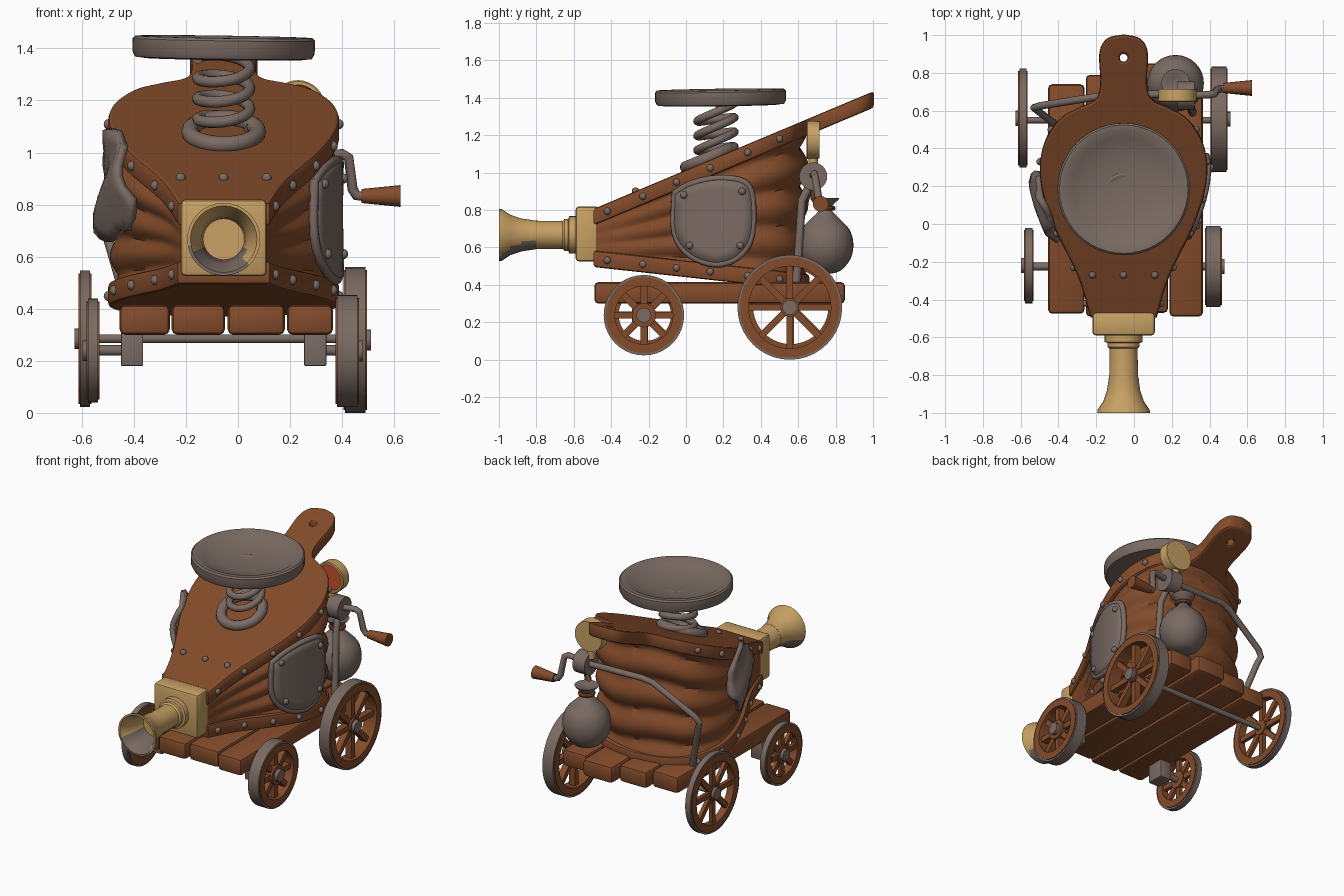
import bpy, bmesh, math, random
from mathutils import Vector, Matrix

random.seed(4)
CX = -0.055  # centre line of the body

if "Cube" in bpy.data.objects:
    bpy.data.objects.remove(bpy.data.objects["Cube"])


def material(name, rgb):
    m = bpy.data.materials.new(name)
    m.use_nodes = True
    m.diffuse_color = (*rgb, 1)
    m.node_tree.nodes["Principled BSDF"].inputs["Base Color"].default_value = (*rgb, 1)
    return m


WOOD = material("brown wood", (0.23, 0.072, 0.024))
GREY = material("dull iron", (0.196, 0.147, 0.125))
BRASS = material("brass", (0.57, 0.355, 0.126))
RED = material("gauge red", (0.57, 0.08, 0.022))


def finish(ob, *mats, angle=40):
    ob.data.materials.clear()
    for m in mats:
        ob.data.materials.append(m)
    bpy.ops.object.select_all(action="DESELECT")
    ob.select_set(True)
    bpy.context.view_layer.objects.active = ob
    bpy.ops.object.shade_smooth_by_angle(angle=math.radians(angle))
    return ob


def from_bmesh(name, bm, *mats, angle=40):
    bmesh.ops.recalc_face_normals(bm, faces=bm.faces)
    me = bpy.data.meshes.new(name)
    bm.to_mesh(me)
    bm.free()
    ob = bpy.data.objects.new(name, me)
    bpy.context.collection.objects.link(ob)
    return finish(ob, *mats, angle=angle)


def box(name, lo, hi, mat, bevel=0.02):
    lo, hi = Vector(lo), Vector(hi)
    bm = bmesh.new()
    bmesh.ops.create_cube(bm, size=1, matrix=Matrix.LocRotScale((lo + hi) / 2, None, hi - lo))
    bmesh.ops.bevel(bm, geom=bm.edges[:], offset=bevel, segments=2, affect="EDGES", profile=0.5)
    return from_bmesh(name, bm, mat)


def lathe(name, profile, origin, axis, *mats, seg=32, closed=False):
    """Spin (radius, height) points about an axis."""
    rot = Vector((0, 0, 1)).rotation_difference(Vector(axis)).to_matrix()
    bm = bmesh.new()
    rings = [[bm.verts.new(Vector(origin) + rot @ Vector((r * math.cos(a), r * math.sin(a), h)))
              for a in (2 * math.pi * i / seg for i in range(seg))] for r, h in profile]
    pairs = list(zip(rings, rings[1:])) + ([(rings[-1], rings[0])] if closed else [])
    for p, q in pairs:
        for i in range(seg):
            j = (i + 1) % seg
            bm.faces.new((p[i], p[j], q[j], q[i]))
    bmesh.ops.remove_doubles(bm, verts=bm.verts, dist=1e-5)
    return from_bmesh(name, bm, *mats)


def rod(name, a, b, r, mat, r2=None, seg=16):
    d = Vector(b) - Vector(a)
    return lathe(name, [(0, 0), (r, 0), (r2 or r, d.length), (0, d.length)], a, d.normalized(), mat, seg=seg)


def curve_object(name, loops, cyclic, mat, **settings):
    cu = bpy.data.curves.new(name, "CURVE")
    for key, value in settings.items():
        setattr(cu, key, value)
    for pts in loops:
        s = cu.splines.new("POLY")
        s.points.add(len(pts) - 1)
        for p, co in zip(s.points, pts):
            p.co = (*co, 1)
        s.use_cyclic_u = cyclic
    tmp = bpy.data.objects.new(name, cu)
    bpy.context.collection.objects.link(tmp)
    me = bpy.data.meshes.new_from_object(tmp.evaluated_get(bpy.context.evaluated_depsgraph_get()))
    bpy.data.objects.remove(tmp)
    ob = bpy.data.objects.new(name, me)
    bpy.context.collection.objects.link(ob)
    return finish(ob, mat)


def tube(name, pts, r, mat, cyclic=False):
    return curve_object(name, [pts], cyclic, mat, dimensions="3D", bevel_depth=r, bevel_resolution=3, use_fill_caps=True)


def rivet(p, r=0.02):
    bm = bmesh.new()
    bmesh.ops.create_uvsphere(bm, u_segments=10, v_segments=6, radius=r, matrix=Matrix.Translation(p))
    return from_bmesh("rivet", bm, GREY)


def smooth(pts, n=5):
    """Catmull-Rom through 2D points."""
    v = [Vector(p) for p in pts]
    v = [2 * v[0] - v[1]] + v + [2 * v[-1] - v[-2]]
    out = []
    for a, b, c, d in zip(v, v[1:], v[2:], v[3:]):
        for t in (i / n for i in range(n)):
            out.append(0.5 * (2 * b + (c - a) * t + (2 * a - 5 * b + 4 * c - d) * t * t + (3 * b - a - 3 * c + d) * t ** 3))
    return out + [v[-2]]


# Pear shaped outline, as (half width, y) from the nozzle to the back
FRONT = [(0.165, -0.48), (0.23, -0.27), (0.36, 0), (0.425, 0.22), (0.415, 0.4), (0.335, 0.54)]
BODY = smooth(FRONT + [(0.18, 0.62), (0, 0.645)])
BOARD = smooth(FRONT + [(0.24, 0.6), (0.14, 0.65), (0.11, 0.74), (0.115, 0.9), (0.08, 0.97), (0, 0.99)])


def loop(half):
    return [Vector((x, y)) for x, y in half] + [Vector((-x, y)) for x, y in reversed(half[:-1])]


def half_width(y):
    for a, b in zip(BODY, BODY[1:]):
        if a.y <= y <= b.y:
            return a.x + (b.x - a.x) * (y - a.y) / (b.y - a.y)
    return BODY[0].x


def top_z(y): return 0.97 + 0.42 * y
def low_z(y): return 0.485 - 0.11 * y


# Pleated leather bag
bm = bmesh.new()
rings, levels = [], 32
for k in range(levels + 1):
    v = k / levels
    ring = []
    for p in loop(BODY):
        depth = min(1, (p.y + 0.48) / 0.4)
        fold = 0.035 * depth * (abs(math.cos(4 * math.pi * v + 0.3 * math.sin(9 * p.x))) - 0.8)
        s = 1 + fold / 0.4
        ring.append(bm.verts.new((CX + p.x * s, 0.1 + (p.y - 0.1) * s, low_z(p.y) * (1 - v) + top_z(p.y) * v)))
    rings.append(ring)
for p, q in zip(rings, rings[1:]):
    for i in range(len(p)):
        j = (i + 1) % len(p)
        bm.faces.new((p[i], p[j], q[j], q[i]))
from_bmesh("leather_bellows", bm, WOOD, angle=60)

# Boards above and below, the upper one running into a handle with a hole
hole = [(0.035 * math.cos(i * math.pi / 8), 0.88 + 0.035 * math.sin(i * math.pi / 8)) for i in range(16)]
for name, loops, height in (("upper_board", [loop(BOARD), hole], top_z), ("lower_board", [loop(BODY)], low_z)):
    ob = curve_object(name, [[(x, y, 0) for x, y in l] for l in loops], True, WOOD, dimensions="2D",
                      fill_mode="BOTH", extrude=0.03, bevel_depth=0.014, bevel_resolution=1)
    for vert in ob.data.vertices:
        vert.co.z += height(vert.co.y)
        vert.co.x += CX
for side in (-1, 1):
    for y in (-0.42, -0.23, -0.05, 0.13, 0.33, 0.5):
        for height in (top_z, low_z):
            rivet((CX + side * (half_width(y) + 0.014), y, height(y)))
for x in (-0.165, 0, 0.165):
    rivet((CX + x, -0.27, top_z(-0.27) + 0.045))


# Iron patches that follow the flank
def patch(name, outline, side, offset, wobble):
    bm = bmesh.new()
    c = sum(outline, Vector((0, 0))) / len(outline)
    rings = []
    for s in (0.02, 0.25, 0.5, 0.75, 1):
        pts = [c + (p - c) * s for p in outline]
        rings.append([bm.verts.new((CX + side * (half_width(y) + offset + wobble * math.sin(16 * z + 11 * y)), y, z))
                      for y, z in pts])
    bm.faces.new(rings[0])
    for p, q in zip(rings, rings[1:]):
        for i in range(len(p)):
            j = (i + 1) % len(p)
            bm.faces.new((p[i], p[j], q[j], q[i]))
    ob = from_bmesh(name, bm, GREY)
    mod = ob.modifiers.new("thickness", "SOLIDIFY")
    mod.thickness, mod.offset = 0.03, 0
    return [v.co.copy() for v in ob.data.vertices[-len(outline):]]


shield = [(-0.06, 0.89), (0.03, 0.94), (0.17, 0.97), (0.31, 0.95), (0.355, 0.86), (0.35, 0.66),
          (0.28, 0.55), (0.16, 0.51), (0.02, 0.56), (-0.06, 0.68), (-0.06, 0.89)]
edge = patch("flank_plate", smooth(shield, 4)[:-1], 1, 0.015, 0)
tube("flank_plate_rim", edge, 0.018, GREY, cyclic=True)
for y, z in ((-0.01, 0.88), (0.3, 0.9), (0.29, 0.61), (0.02, 0.61)):
    rivet((CX + half_width(y) + 0.03, y, z))
torn = []
for i in range(28):
    a, r = 2 * math.pi * i / 28, random.uniform(0.85, 1.12)
    torn.append(Vector((0.1 + 0.18 * r * math.cos(a), 0.87 + 0.205 * r * math.sin(a))))
patch("torn_patch", torn, -1, 0.04, 0.025)

# Brass nozzle with an iron mend under its mouth
box("nozzle_block", (CX - 0.165, -0.59, 0.525), (CX + 0.165, -0.465, 0.82), BRASS, 0.018)
horn = [(0.1, 0.58), (0.1, 0.625), (0.085, 0.63), (0.085, 0.65), (0.074, 0.66), (0.076, 0.8), (0.088, 0.88),
        (0.108, 0.94), (0.138, 0.985), (0.14, 1), (0.128, 1), (0.1, 0.945), (0.085, 0.88), (0.08, 0.82), (0, 0.82)]
nozzle = lathe("nozzle", horn, (CX, 0, 0.667), (0, -1, 0), BRASS, GREY)
for f in nozzle.data.polygons:
    f.material_index = int(f.center.y < -0.83 and f.center.z < 0.63 and f.center.x < 0.03)

# Dished seat on a coil spring
seat = lathe("dished_seat", [(0, -0.03), (0.3, -0.045), (0.34, -0.04), (0.35, -0.02), (0.35, 0.03), (0.34, 0.04),
                             (0.31, 0.04), (0.27, 0.015), (0.15, -0.01), (0, -0.015)], (CX, 0.185, 1.404),
             (0.015, -0.015, 1), GREY, seg=48)
turns = [i / 20 for i in range(71)]
tube("spring", [(CX + 0.1 * math.cos(6.283 * t), 0.16 + 0.1 * math.sin(6.283 * t),
                 1.09 + 0.078 * t + 0.03 * math.sin(6.283 * t)) for t in turns], 0.022, GREY)
ring = [(0.13 + 0.033 * math.cos(i * math.pi / 5), 0.033 * math.sin(i * math.pi / 5)) for i in range(10)]
lathe("spring_base", ring, (CX, 0.12, 1.08), Vector((0, -0.42, 1)).normalized(), GREY, closed=True)

# Cart bed
for x0, x1, y0, y1 in ((-0.455, -0.262, -0.475, 0.74), (-0.255, -0.05, -0.49, 0.79),
                       (-0.04, 0.18, -0.47, 0.85), (0.188, 0.365, -0.49, 0.8)):
    box("bed_plank", (x0, y0, 0.3), (x1, y1, 0.415), WOOD, 0.022)
rod("rear_axle", (-0.6, 0.55, 0.285), (0.48, 0.55, 0.285), 0.017, GREY)
for side in (-1, 1):
    x = CX + side * 0.352
    box("front_bearing", (x - 0.043, -0.29, 0.18), (x + 0.043, -0.17, 0.31), GREY, 0.006)
    rod("front_stub_axle", (x, -0.225, 0.24), (CX + side * 0.52, -0.225, 0.24), 0.02, GREY)


# Spoked wheels: wooden rim, iron tyre, hub with cap
def wheel(x, y, z, r, w, hub):
    out = math.copysign(1, x)
    c, h, ri = (x, y, z), w / 2, r - 0.06
    lathe("wheel_rim", [(ri, -h), (r - 0.012, -h), (r - 0.012, h), (ri, h)], c, (1, 0, 0), WOOD, closed=True, seg=40)
    t = h - 0.006
    lathe("wheel_tyre", [(r - 0.015, -t), (r, -t), (r, t), (r - 0.015, t)], c, (1, 0, 0), GREY, closed=True, seg=40)
    for i in range(8):
        bm = bmesh.new()
        bmesh.ops.create_cube(bm, size=1, matrix=Matrix.Translation(c) @ Matrix.Rotation(i * math.pi / 4, 4, "X")
                              @ Matrix.Translation((0, 0, ri / 2 + 0.01)) @ Matrix.Diagonal((w * 0.5, 0.036, ri, 1)))
        from_bmesh("wheel_spoke", bm, WOOD)
    rod("wheel_hub", (x - h * 0.8, y, z), (x + h * 0.8, y, z), hub, WOOD)
    rod("hub_cap", (x, y, z), (x + out * (h + 0.015), y, z), 0.04, GREY)


wheel(0.45, 0.555, 0.28, 0.28, 0.09, 0.05)
wheel(0.42, -0.225, 0.238, 0.215, 0.09, 0.065)
wheel(-0.588, 0.56, 0.285, 0.262, 0.05, 0.05)
wheel(-0.557, -0.22, 0.24, 0.2, 0.05, 0.06)

# Crank, its pipe frame and the pressure gauge
tube("pipe_frame", [(0.27, 0.69, 0.98), (-0.15, 0.68, 0.985), (-0.22, 0.67, 0.97), (-0.5, 0.625, 0.8),
                    (-0.53, 0.615, 0.76), (-0.51, 0.6, 0.71), (-0.42, 0.53, 0.4)], 0.02, GREY)
tube("crank_post", [(0.28, 0.67, 0.95), (0.3, 0.62, 0.85), (0.31, 0.59, 0.4)], 0.022, GREY)
rod("crank_hub", (0.23, 0.68, 0.98), (0.32, 0.68, 0.98), 0.075, GREY, seg=24)
tube("crank_arm", [(0.3, 0.68, 0.985), (0.4, 0.685, 0.995), (0.425, 0.69, 0.98), (0.44, 0.71, 0.86),
                   (0.455, 0.715, 0.835), (0.5, 0.72, 0.83)], 0.02, GREY)
rod("crank_grip", (0.475, 0.72, 0.833), (0.625, 0.72, 0.833), 0.027, WOOD, 0.042)
rod("gauge_stem", (0.23, 0.68, 1.02), (0.23, 0.68, 1.09), 0.025, BRASS)
lathe("gauge_case", [(0, -0.035), (0.1, -0.035), (0.103, 0.03), (0.098, 0.035), (0.085, 0.035), (0.082, 0.02),
                     (0, 0.02)], (0.23, 0.68, 1.175), (0, -1, 0), BRASS)
rod("gauge_face", (0.23, 0.662, 1.175), (0.23, 0.655, 1.175), 0.083, RED, seg=32)

# Tied sack hanging from the crank
lathe("sack", smooth([(0, 0.455), (0.08, 0.475), (0.135, 0.54), (0.15, 0.62), (0.13, 0.695), (0.08, 0.75),
                      (0.04, 0.79), (0.035, 0.82), (0.075, 0.865), (0, 0.845)], 3), (0.22, 0.745, 0), (0, 0, 1), GREY)
cord = [(0.042 + 0.013 * math.cos(i * math.pi / 4), 0.013 * math.sin(i * math.pi / 4)) for i in range(8)]
lathe("sack_cord", cord, (0.22, 0.745, 0.81), (0, 0, 1), WOOD, closed=True, seg=20)
tube("sack_tie", [(0.22, 0.71, 0.82), (0.25, 0.68, 0.86), (0.27, 0.68, 0.93)], 0.014, WOOD)
